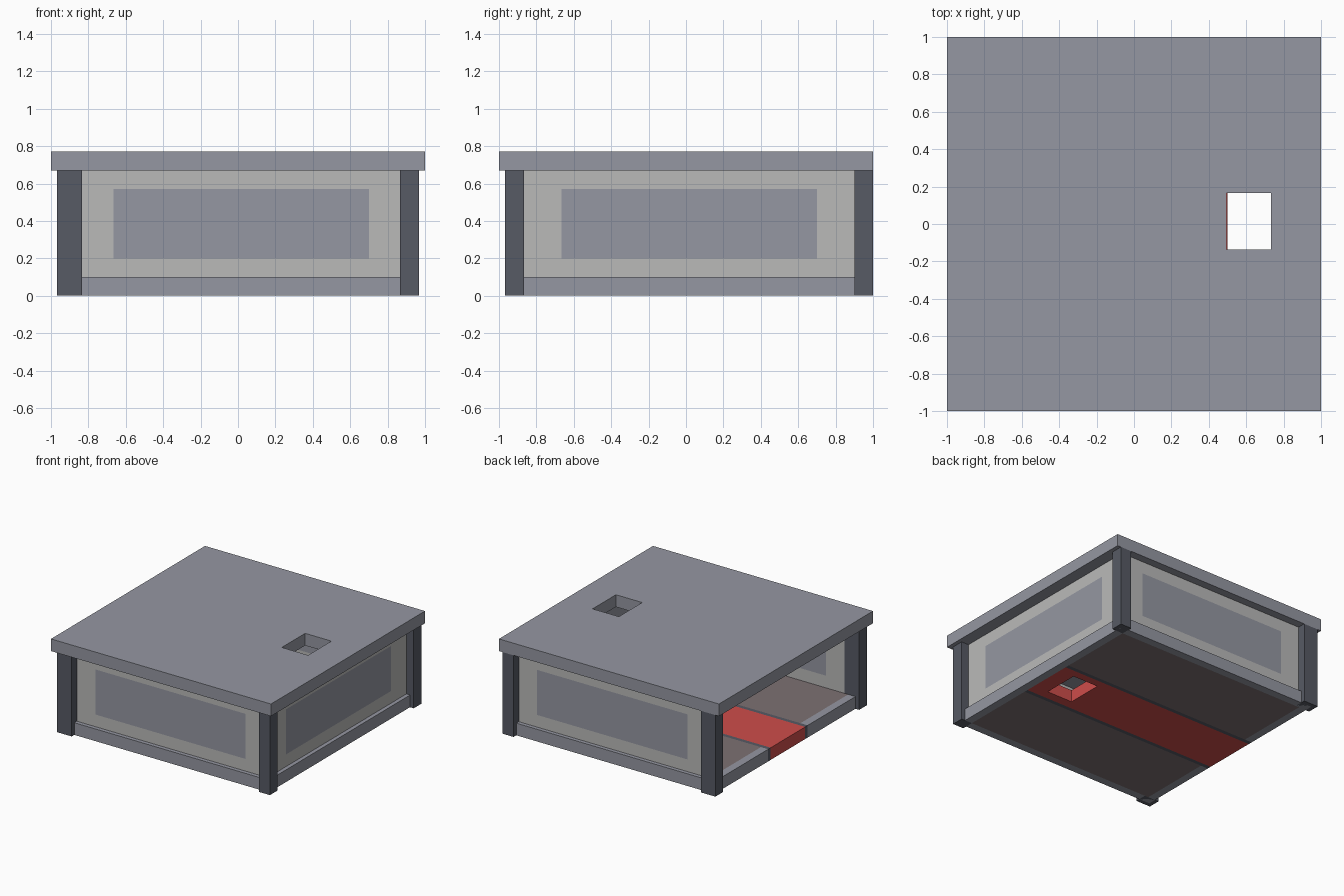
import bpy
import bmesh
from mathutils import Vector

if "Cube" in bpy.data.objects:
    bpy.data.objects.remove(bpy.data.objects["Cube"], do_unlink=True)


def material(name, r, g, b):
    mat = bpy.data.materials.new(name)
    mat.use_nodes = True
    mat.diffuse_color = (r, g, b, 1)
    mat.node_tree.nodes["Principled BSDF"].inputs["Base Color"].default_value = (r, g, b, 1)
    return mat


blue_grey = material("blue grey", 0.30, 0.31, 0.36)
light_grey = material("light grey", 0.49, 0.49, 0.485)
dark_grey = material("dark grey", 0.095, 0.103, 0.128)
floor_brown = material("brown grey", 0.205, 0.165, 0.17)
red = material("red", 0.62, 0.075, 0.07)


def box(name, xs, ys, zs, *mats):
    """Box between the given x, y and z limits."""
    bm = bmesh.new()
    bmesh.ops.create_cube(bm, size=1)
    for v in bm.verts:
        v.co = Vector([lim[0] if c < 0 else lim[1] for c, lim in zip(v.co, (xs, ys, zs))])
    mesh = bpy.data.meshes.new(name)
    bm.to_mesh(mesh)
    bm.free()
    obj = bpy.data.objects.new(name, mesh)
    bpy.context.collection.objects.link(obj)
    for mat in mats:
        mesh.materials.append(mat)
    return obj


def cut_hole(obj, xs, ys):
    """Cut a vertical shaft through a slab."""
    cutter = box(obj.name + "_cutter", xs, ys, (-0.5, 1.5), *obj.data.materials)
    cutter.hide_render = True
    cutter.display_type = 'WIRE'
    mod = obj.modifiers.new("shaft", 'BOOLEAN')
    mod.operation = 'DIFFERENCE'
    mod.solver = 'EXACT'
    mod.object = cutter
    bpy.context.view_layer.update()
    result = bpy.data.meshes.new_from_object(
        obj.evaluated_get(bpy.context.evaluated_depsgraph_get()))
    obj.modifiers.clear()
    obj.data = result
    bpy.data.objects.remove(cutter, do_unlink=True)


WINDOW = (-0.665, 0.70)
WINDOW_Z = (0.20, 0.57)


def wall(name, xs, ys, axis):
    """Wall with a flush window on both sides; axis is its long direction."""
    obj = box(name, xs, ys, (FLOOR_TOP, ROOF_BOTTOM), light_grey, blue_grey)
    bm = bmesh.new()
    bm.from_mesh(obj.data)
    for a, limits in ((axis, WINDOW), (2, WINDOW_Z)):
        for value in limits:
            normal, point = Vector((0, 0, 0)), Vector((0, 0, 0))
            normal[a], point[a] = 1, value
            bmesh.ops.bisect_plane(bm, geom=bm.verts[:] + bm.edges[:] + bm.faces[:],
                                   plane_co=point, plane_no=normal)
    bm.normal_update()
    for f in bm.faces:
        c = f.calc_center_median()
        across = abs(f.normal[1 - axis]) > 0.9
        inside = WINDOW[0] < c[axis] < WINDOW[1] and WINDOW_Z[0] < c.z < WINDOW_Z[1]
        f.material_index = int(across and inside)
    bm.to_mesh(obj.data)
    bm.free()


FLOOR_TOP, ROOF_BOTTOM, ROOF_TOP = 0.10, 0.67, 0.77
FLOOR_Z = (0, FLOOR_TOP)
EDGE, INNER = 0.933, 0.867       # frame outer and inner limits
BACK, BACK_INNER = 0.965, 0.90   # the back side sits slightly further out
LANE = (-0.215, 0.233)           # red lane
RAIL = 0.033                     # rail width

# Roof slab with shaft
roof = box("roof", (-1, 1), (-1, 1), (ROOF_BOTTOM, ROOF_TOP), blue_grey)
cut_hole(roof, (0.494, 0.733), (-0.137, 0.166))

# Corner posts
for side, xs in (("right", (-0.967, -0.835)), ("left", (0.867, 0.967))):
    for end, ys in (("front", (-0.967, -0.867)), ("back", (0.90, 1.0))):
        box(f"{end}_{side}_post", xs, ys, (0, ROOF_BOTTOM), dark_grey)

# Walls on three sides, the right side stays open
wall("front_wall", (-0.85, 0.90), (-0.90, -INNER), 0)
wall("back_wall", (-0.85, 0.90), (BACK_INNER, 0.933), 0)
wall("left_wall", (INNER, 0.90), (-INNER, BACK_INNER), 1)

# Floor frame
box("front_frame", (-EDGE, EDGE), (-EDGE, -INNER), FLOOR_Z, blue_grey)
box("back_frame", (-EDGE, EDGE), (BACK_INNER, BACK), FLOOR_Z, blue_grey)
box("left_frame", (INNER, EDGE), (-INNER, BACK_INNER), FLOOR_Z, blue_grey)

# Floor panels, right frame pieces and rails on both sides of the lane
halves = (("front", (-INNER, LANE[0] - RAIL), (LANE[0] - RAIL, LANE[0])),
          ("back", (LANE[1] + RAIL, BACK_INNER), (LANE[1], LANE[1] + RAIL)))
for end, panel_y, rail_y in halves:
    box(f"{end}_floor_panel", (-INNER, INNER), panel_y, FLOOR_Z, floor_brown)
    box(f"{end}_right_frame", (-EDGE, -INNER), panel_y, FLOOR_Z, blue_grey)
    box(f"{end}_lane_rail", (-EDGE, INNER), rail_y, FLOOR_Z, dark_grey)

# Red lane with shaft
lane = box("red_lane", (-EDGE, INNER), LANE, FLOOR_Z, red)
cut_hole(lane, (0.50, 0.733), (-0.137, 0.166))
